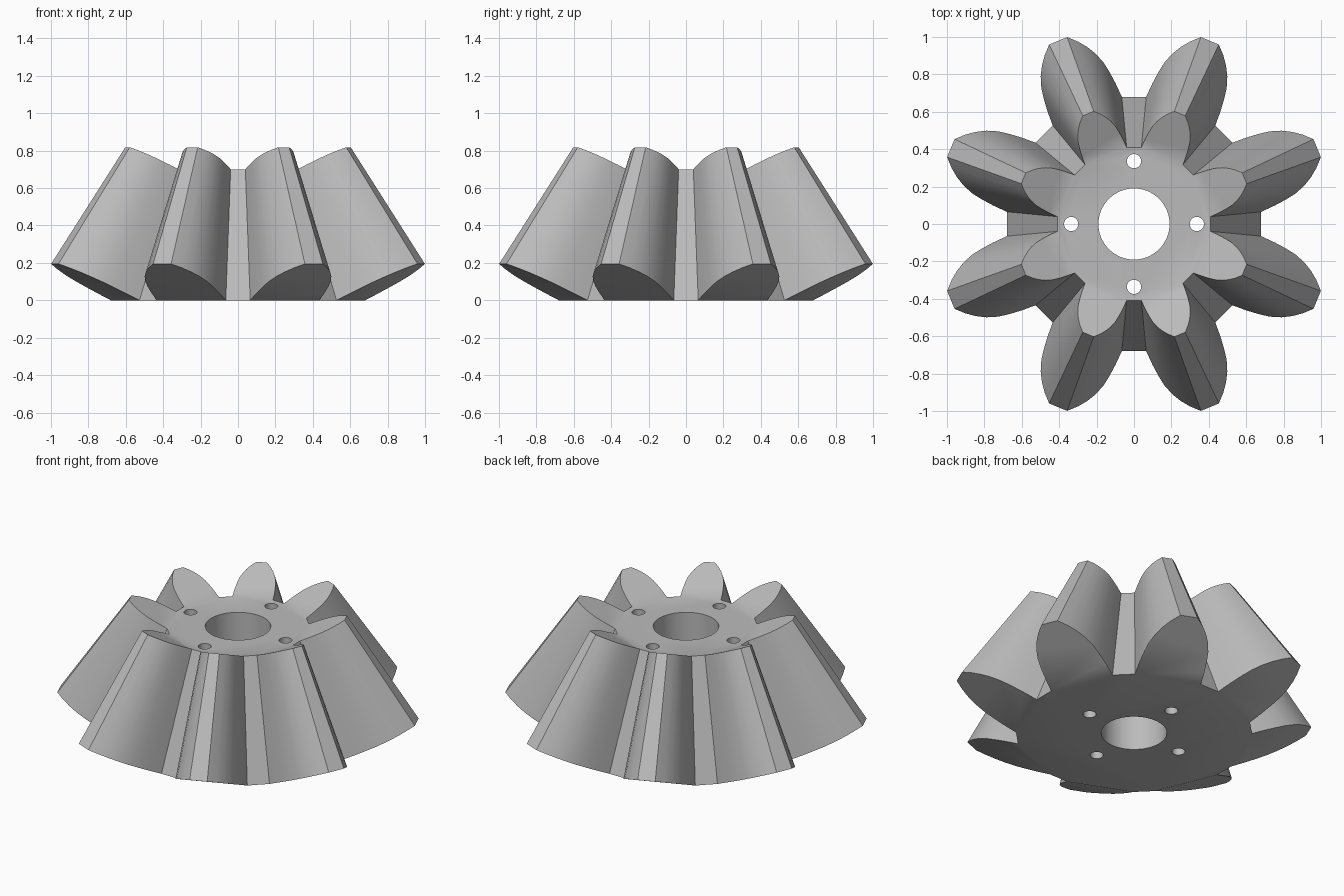
import bpy, bmesh, math
from mathutils import Matrix, Vector

if "Cube" in bpy.data.objects:
    bpy.data.objects.remove(bpy.data.objects["Cube"])

TEETH = 8
APEX = Vector((0, 0, 1.765))   # all flanks converge on this point
SHRINK = 0.603                 # small end relative to large end
ROOT, TIP, TIP_Z = 0.653, 1.06, 0.195

# Tooth flank: distance outward, half width
FLANK = [(ROOT, 0.2), (0.73, 0.197), (0.80, 0.19), (0.86, 0.18),
         (0.92, 0.159), (0.97, 0.131), (1.015, 0.097), (TIP, 0.052)]

steel = bpy.data.materials.new("grey_steel")
steel.use_nodes = True
colour = (0.5, 0.5, 0.5, 1)
steel.diffuse_color = colour
steel.node_tree.nodes["Principled BSDF"].inputs["Base Color"].default_value = colour


def tooth_outline(index):
    """Large-end outline of one tooth, anticlockwise."""
    turn = Matrix.Rotation(math.tau * (index + 0.5) / TEETH, 3, 'Z')
    half = [(a, w, TIP_Z * (a - ROOT) / (TIP - ROOT)) for a, w in FLANK]
    points = [(a, -w, z) for a, w, z in half] + [(a, w, z) for a, w, z in reversed(half)]
    return [turn @ Vector(p) for p in points]


# Gear body: large and small outlines joined by flanks, tips and roots
bm = bmesh.new()
large, small = [], []
for i in range(TEETH):
    outline = tooth_outline(i)
    for rings, scale in ((large, 1), (small, SHRINK)):
        rings.append([bm.verts.new(APEX + (p - APEX) * scale) for p in outline])

for rings in (large, small):
    for ring in rings:
        bm.faces.new(ring)                                   # tooth ends
    bm.faces.new([v for r in rings for v in (r[0], r[-1])])  # hub disc

low = [v for ring in large for v in ring]
high = [v for ring in small for v in ring]
for i in range(len(low)):
    j = (i + 1) % len(low)
    bm.faces.new((low[i], low[j], high[j], high[i]))
bmesh.ops.recalc_face_normals(bm, faces=bm.faces)
mesh = bpy.data.meshes.new("bevel_gear")
bm.to_mesh(mesh)
bm.free()
mesh.materials.append(steel)
gear = bpy.data.objects.new("bevel_gear", mesh)
bpy.context.collection.objects.link(gear)


def drill(name, x, y, radius, sides):
    bpy.ops.mesh.primitive_cylinder_add(vertices=sides, radius=radius, depth=2, location=(x, y, 0.4))
    cutter = bpy.context.object
    cutter.name = name
    cutter.data.materials.append(steel)
    cut = gear.modifiers.new(name, 'BOOLEAN')
    cut.operation = 'DIFFERENCE'
    cut.solver = 'EXACT'
    cut.object = cutter
    bpy.ops.object.select_all(action='DESELECT')
    gear.select_set(True)
    bpy.context.view_layer.objects.active = gear
    bpy.ops.object.modifier_apply(modifier=name)
    bpy.data.objects.remove(cutter)


# Shaft bore and four bolt holes
drill("shaft_bore", 0, 0, 0.19, 64)
for k in range(4):
    angle = k * math.pi / 2
    drill("bolt_hole", 0.336 * math.cos(angle), 0.336 * math.sin(angle), 0.038, 32)

bpy.ops.object.shade_smooth_by_angle(angle=math.radians(30))
